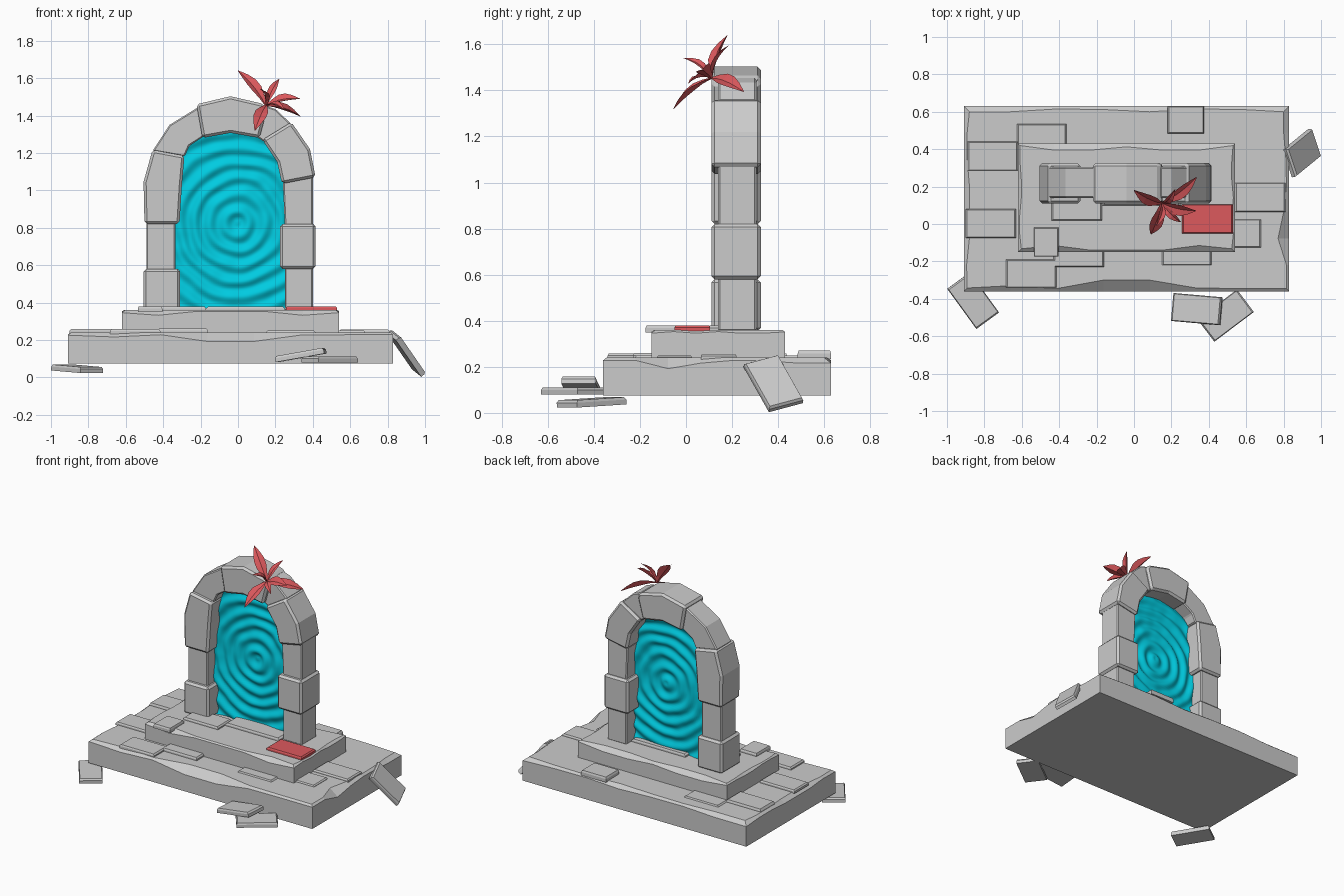
import bpy, bmesh, math, random
from mathutils import Vector, Matrix, noise

if "Cube" in bpy.data.objects:
    bpy.data.objects.remove(bpy.data.objects["Cube"])

random.seed(4)


def material(name, rgb):
    m = bpy.data.materials.new(name)
    m.diffuse_color = (*rgb, 1)
    m.use_nodes = True
    m.node_tree.nodes["Principled BSDF"].inputs["Base Color"].default_value = m.diffuse_color
    return m


RED = material("red", (0.72, 0.10, 0.11))
CYAN = material("cyan", (0.0, 0.60, 0.75))


def make(name, verts, faces, mat=None, bevel=0):
    me = bpy.data.meshes.new(name)
    me.from_pydata(verts, [], faces)
    bm = bmesh.new()
    bm.from_mesh(me)
    bmesh.ops.recalc_face_normals(bm, faces=bm.faces)
    bm.to_mesh(me)
    bm.free()
    ob = bpy.data.objects.new(name, me)
    bpy.context.collection.objects.link(ob)
    if mat:
        me.materials.append(mat)
    if bevel:
        b = ob.modifiers.new("bevel", "BEVEL")
        b.width, b.segments = bevel, 1
    return ob


def chipped_slab(name, x0, x1, y0, y1, z0, z1, n, chip):
    """Box whose top edge is worn away unevenly."""
    corners = [(x0, y0), (x1, y0), (x1, y1), (x0, y1)]
    ring = []
    for i in range(4):
        a, b = Vector(corners[i]), Vector(corners[(i + 1) % 4])
        ring += [a.lerp(b, k / n) for k in range(n)]
    c = Vector(((x0 + x1) / 2, (y0 + y1) / 2))
    verts = [(p.x, p.y, z0) for p in ring]
    wear = [chip * random.choice((0.25, 0.3, 0.5, 1.0)) for _ in ring]
    verts += [(p.x, p.y, z1 - w * 0.8) for p, w in zip(ring, wear)]
    for p, w in zip(ring, wear):
        x = min(max(p.x, x0 + w), x1 - w)
        y = min(max(p.y, y0 + w), y1 - w)
        verts.append((x, y, z1))
    m = len(ring)
    faces = [list(range(m))[::-1], list(range(2 * m, 3 * m))]
    for r in (0, m):
        for i in range(m):
            j = (i + 1) % m
            faces.append((r + i, r + j, r + m + j, r + m + i))
    return make(name, verts, faces)


def block(name, outline, full):
    """Arch stone: front outline extruded in depth; every other one is thinner."""
    ya, yb = (0.11, 0.325) if full else (0.14, 0.305)
    n = len(outline)
    verts = [(x, ya, z) for x, z in outline] + [(x, yb, z) for x, z in outline]
    faces = [list(range(n)), list(range(2 * n - 1, n - 1, -1))]
    faces += [(i, (i + 1) % n, n + (i + 1) % n, n + i) for i in range(n)]
    make(name, verts, faces, bevel=0.014 if full else 0.007)


def rect(x0, x1, z0, z1):
    return [(x0, z0), (x1, z0), (x1, z1), (x0, z1)]


def tile(name, size, matrix, mat=None):
    """Flat paving stone, slightly narrower on top."""
    sx, sy, sz = (s / 2 for s in size)
    v = [(x * sx * k, y * sy * k, z * sz) for z, k in ((-1, 1), (0.3, 1), (1, 0.94))
         for x, y in ((-1, -1), (1, -1), (1, 1), (-1, 1))]
    f = [(3, 2, 1, 0), (8, 9, 10, 11)]
    f += [(r + i, r + (i + 1) % 4, r + 4 + (i + 1) % 4, r + 4 + i) for r in (0, 4) for i in range(4)]
    return make(name, [matrix @ Vector(p) for p in v], f, mat)


# stepped base
chipped_slab("lower_step", -0.91, 0.83, -0.36, 0.63, 0.075, 0.24, 7, 0.06)
chipped_slab("upper_step", -0.62, 0.54, -0.15, 0.43, 0.235, 0.36, 6, 0.035)

# arch stones, alternating thick and thin
block("left_stone_1", rect(-0.505, -0.31, 0.355, 0.58), True)
block("left_stone_2", rect(-0.49, -0.335, 0.57, 0.83), False)
block("left_stone_3", [(-0.50, 0.82), (-0.313, 0.82), (-0.30, 1.03), (-0.286, 1.185),
                       (-0.457, 1.217), (-0.505, 1.045)], True)
block("left_stone_4", [(-0.286, 1.18), (-0.26, 1.238), (-0.18, 1.29), (-0.212, 1.445),
                       (-0.366, 1.35), (-0.457, 1.21)], False)
block("keystone", [(-0.19, 1.28), (-0.04, 1.307), (0.115, 1.28), (0.155, 1.43),
                   (0.136, 1.462), (-0.04, 1.503), (-0.222, 1.46)], True)
block("right_stone_5", [(0.10, 1.285), (0.14, 1.26), (0.285, 1.355), (0.20, 1.435),
                        (0.14, 1.455)], False)
block("right_stone_4", [(0.235, 1.035), (0.415, 1.07), (0.385, 1.22), (0.285, 1.365),
                        (0.13, 1.27), (0.21, 1.15)], True)
block("right_stone_3", [(0.25, 0.81), (0.40, 0.81), (0.40, 1.075), (0.24, 1.045)], False)
block("right_stone_2", rect(0.225, 0.415, 0.58, 0.82), True)
block("right_stone_1", rect(0.25, 0.40, 0.355, 0.59), False)

# paving stones: x0, x1, y0, y1, bottom, top
PAVING = [
    (-0.89, -0.62, 0.285, 0.44, 0.22, 0.258), (-0.625, -0.36, 0.385, 0.535, 0.22, 0.25),
    (0.18, 0.375, 0.485, 0.63, 0.235, 0.27), (-0.90, -0.63, -0.075, 0.08, 0.235, 0.258),
    (-0.685, -0.415, -0.34, -0.19, 0.23, 0.258), (-0.43, -0.16, -0.23, -0.08, 0.23, 0.26),
    (0.15, 0.415, -0.22, -0.07, 0.22, 0.25), (0.41, 0.68, -0.125, 0.025, 0.23, 0.25),
    (0.54, 0.81, 0.065, 0.22, 0.23, 0.255), (-0.535, -0.405, -0.175, -0.02, 0.35, 0.38),
    (-0.44, -0.17, 0.02, 0.17, 0.35, 0.378), (-0.17, 0.25, 0.10, 0.25, 0.35, 0.38),
    (0.257, 0.53, -0.05, 0.105, 0.355, 0.38)]
for i, (x0, x1, y0, y1, z0, z1) in enumerate(PAVING):
    last = i == len(PAVING) - 1
    tile("red_paving_stone" if last else f"paving_stone_{i + 1}", (x1 - x0, y1 - y0, z1 - z0),
         Matrix.Translation(((x0 + x1) / 2, (y0 + y1) / 2, (z0 + z1) / 2)), RED if last else None)

# loose stones around the base: centre, turn, tilt
LOOSE = [((-0.86, -0.41, 0.046), -54, 3), ((0.335, -0.455, 0.12), -5, -10), ((0.49, -0.49, 0.095), 37, 0)]
for i, (c, turn, tilt) in enumerate(LOOSE):
    m = (Matrix.Translation(c) @ Matrix.Rotation(math.radians(turn), 4, "Z")
         @ Matrix.Rotation(math.radians(tilt), 4, "Y"))
    tile(f"loose_stone_{i + 1}", (0.265, 0.15, 0.032), m)

# stone leaning on the right side
long_axis = Vector((0.135, 0.11, -0.195)).normalized()
short_axis = Vector((-0.05, 0.15, 0.04)).normalized()
m = Matrix((long_axis, short_axis, long_axis.cross(short_axis))).transposed().to_4x4()
tile("leaning_stone", (0.262, 0.16, 0.032), Matrix.Translation((0.90, 0.38, 0.13)) @ m)

# rippled portal sheet, its rim hidden inside the stones
step, nx, nz = 0.0115, 58, 90
verts, faces = [], []
for j in range(nz + 1):
    for i in range(nx + 1):
        x, z = -0.37 + i * step, 0.355 + j * step
        r = math.hypot(x, z - 0.83)
        wobble = noise.noise(Vector((x * 6, z * 6, 0.3)))
        y = 0.215 + 0.009 * math.sin(math.tau * r / 0.085 + 1.6 * wobble)
        verts.append((x, y + 0.004 * noise.noise(Vector((x * 14, 2, z * 14))), z))
for j in range(nz):
    for i in range(nx):
        x, z = -0.37 + (i + 0.5) * step, 0.355 + (j + 0.5) * step
        if z < 1.03 or ((x + 0.035) / 0.335) ** 2 + ((z - 1.03) / 0.36) ** 2 < 1:
            a = j * (nx + 1) + i
            faces.append((a, a + 1, a + nx + 2, a + nx + 1))
portal = make("portal", verts, faces, CYAN)
bm = bmesh.new()
bm.from_mesh(portal.data)
bmesh.ops.delete(bm, geom=[v for v in bm.verts if not v.link_faces], context="VERTS")
bm.to_mesh(portal.data)
bm.free()
portal.data.shade_smooth()

# leafy plant on top of the arch: folded, arched leaves
root = Vector((0.15, 0.11, 1.455))
facing = Vector((0.1, -0.55, 0.8)).normalized()
TIPS = [(0.0, 0.18, 1.64), (0.335, 0.25, 1.395), (0.09, -0.055, 1.32), (0.33, 0.07, 1.49),
        (0.22, 0.185, 1.595), (0.12, -0.01, 1.54), (0.25, 0.01, 1.43)]
WIDTH = (0.008, 0.02, 0.034, 0.034, 0.021, 0.002)
for k, tip in enumerate(TIPS):
    d = Vector(tip) - root
    side = d.cross(facing).normalized()
    up = side.cross(d).normalized()
    s = 1.0 if d.length > 0.18 else 0.6
    verts, faces = [], []
    for i, w in enumerate(WIDTH):
        t = i / (len(WIDTH) - 1)
        p = root + d * t + up * 0.03 * math.sin(math.pi * t)
        verts += [p - side * w * s, p - up * w * 0.35 * s, p + side * w * s, p - up * w * 0.7 * s]
    for i in range(len(WIDTH) - 1):
        a = 4 * i
        faces += [(a + q, a + (q + 1) % 4, a + 4 + (q + 1) % 4, a + 4 + q) for q in range(4)]
    faces += [(3, 2, 1, 0), tuple(range(len(verts) - 4, len(verts)))]
    make(f"leaf_{k + 1}", verts, faces, RED)
